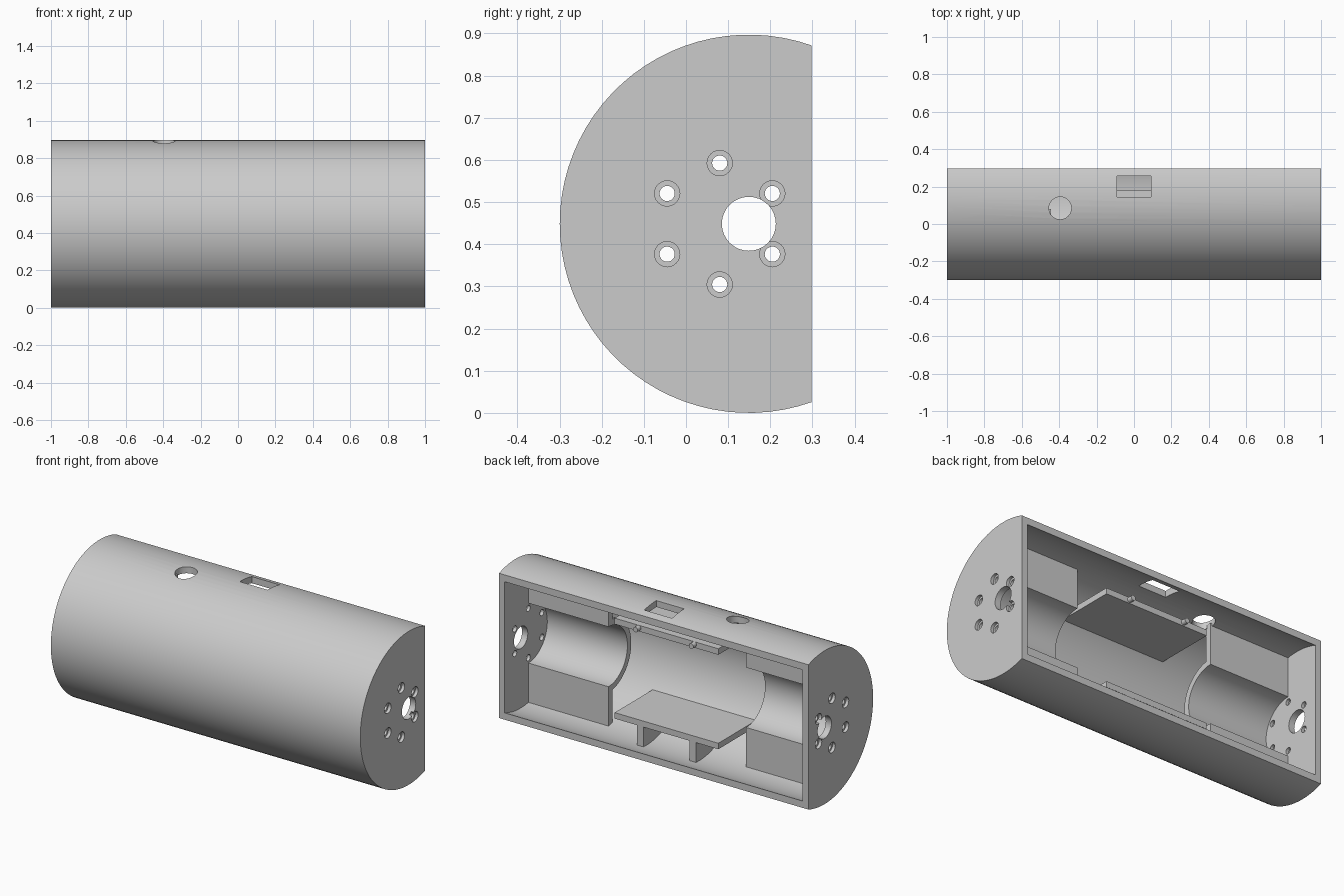
import bpy, bmesh, math

if "Cube" in bpy.data.objects:
    bpy.data.objects.remove(bpy.data.objects["Cube"])

AY, AZ = 0.149, 0.4485        # axis of the drum
R, RI = 0.4485, 0.411         # outer and inner radius
BACK, WALL = 0.298, 0.037     # flat back plane, wall thickness
MY, MR = 0.08, 0.175          # motor axis offset and pocket radius

grey = bpy.data.materials.new("light grey")
grey.diffuse_color = (0.6, 0.6, 0.6, 1)
grey.use_nodes = True
grey.node_tree.nodes["Principled BSDF"].inputs["Base Color"].default_value = grey.diffuse_color


def extrude(name, pts, x0, x1):
    """Extrude a (y, z) outline along x."""
    bm = bmesh.new()
    f = bm.faces.new([bm.verts.new((x0, y, z)) for y, z in pts])
    ext = bmesh.ops.extrude_face_region(bm, geom=[f])["geom"]
    bmesh.ops.translate(bm, vec=(x1 - x0, 0, 0),
                        verts=[v for v in ext if isinstance(v, bmesh.types.BMVert)])
    bmesh.ops.recalc_face_normals(bm, faces=bm.faces)
    me = bpy.data.meshes.new(name)
    bm.to_mesh(me)
    bm.free()
    ob = bpy.data.objects.new(name, me)
    bpy.context.collection.objects.link(ob)
    me.materials.append(grey)
    return ob


def box(name, x0, x1, y0, y1, z0, z1):
    return extrude(name, [(y0, z0), (y1, z0), (y1, z1), (y0, z1)], x0, x1)


def rod(name, loc, r, length, rot=(0, 0, 0), n=32):
    bpy.ops.mesh.primitive_cylinder_add(vertices=n, radius=r, depth=length,
                                        location=loc, rotation=rot)
    ob = bpy.context.object
    ob.name = name
    ob.data.materials.append(grey)
    return ob


def arc(cy, r, a0, a1, n):
    return [(cy + r * math.cos(a0 + (a1 - a0) * i / n),
             AZ + r * math.sin(a0 + (a1 - a0) * i / n)) for i in range(n + 1)]


def cut(ob, cutter):
    cutter.hide_render = True
    m = ob.modifiers.new("cut", 'BOOLEAN')
    m.operation, m.solver, m.object = 'DIFFERENCE', 'EXACT', cutter
    bpy.context.view_layer.objects.active = ob
    bpy.ops.object.modifier_apply(modifier=m.name)
    bpy.data.objects.remove(cutter)


def smooth(ob):
    bpy.ops.object.select_all(action='DESELECT')
    ob.select_set(True)
    bpy.context.view_layer.objects.active = ob
    bpy.ops.object.shade_smooth_by_angle(angle=math.radians(30))


# drum housing: round shell with a flat open back
t = math.acos((BACK - AY) / R)
shell = extrude("housing", arc(AY, R, t, 2 * math.pi - t, 50), -1, 1)
ti = math.acos((BACK + 0.03 - AY) / RI)
cut(shell, extrude("cavity", arc(AY, RI, ti, 2 * math.pi - ti, 50), WALL - 1, 1 - WALL))

# openings in the top of the housing
cut(shell, rod("round_opening", (-0.395, 0.085, 0.85), 0.06, 0.3))
cut(shell, box("square_opening", -0.09, 0.09, 0.145, 0.256, 0.78, 1))

# shaft hole and ring of counterbored screw holes in both ends
turn = (0, math.pi / 2, 0)
for s in (-1, 1):
    cut(shell, rod("shaft_hole", (s, AY, AZ), 0.064, 0.2, turn))
    for k in range(6):
        a = math.pi / 2 + k * math.pi / 3
        y, z = MY + 0.144 * math.cos(a), AZ + 0.144 * math.sin(a)
        cut(shell, rod("screw_hole", (s, y, z), 0.018, 0.2, turn, 24))
        cut(shell, rod("counterbore", (s, y, z), 0.03, 0.036, turn, 24))
smooth(shell)

# motor cradles: half-round trough between two upright plates
T = 0.035
h = math.pi / 2
dip = math.asin(T / (MR + T))
outline = ([(MY, AZ + 0.42)] + arc(MY, MR, h, 3 * h, 28) + [(MY, AZ - 0.42), (MY - T, AZ - 0.42)]
           + arc(MY, MR + T, 3 * h - dip, h + dip, 28) + [(MY - T, AZ + 0.42)])
for s, side in ((-1, "left"), (1, "right")):
    smooth(extrude(side + "_motor_cradle", outline, s * 0.445, s * 0.98))

# shelves in the middle bay
box("lower_shelf", -0.335, 0.335, -0.18, 0.18, 0.155, 0.19)
box("upper_shelf", -0.335, 0.335, -0.18, 0.18, 0.707, 0.742)

# ribs below the lower shelf, pins on the front edge of the upper shelf
ys = [0.18 - 0.31 * i / 12 for i in range(13)]
rib = [(y, AZ - math.sqrt(0.43 ** 2 - (y - AY) ** 2)) for y in ys] + [(-0.13, 0.165), (0.18, 0.165)]
for s, side in ((-1, "left"), (1, "right")):
    extrude(side + "_rib", rib, s * 0.17 - 0.02, s * 0.17 + 0.02)
    smooth(rod(side + "_pin", (s * 0.18, 0.185, 0.727), 0.015, 0.05, (math.pi / 2, 0, 0), 16))
